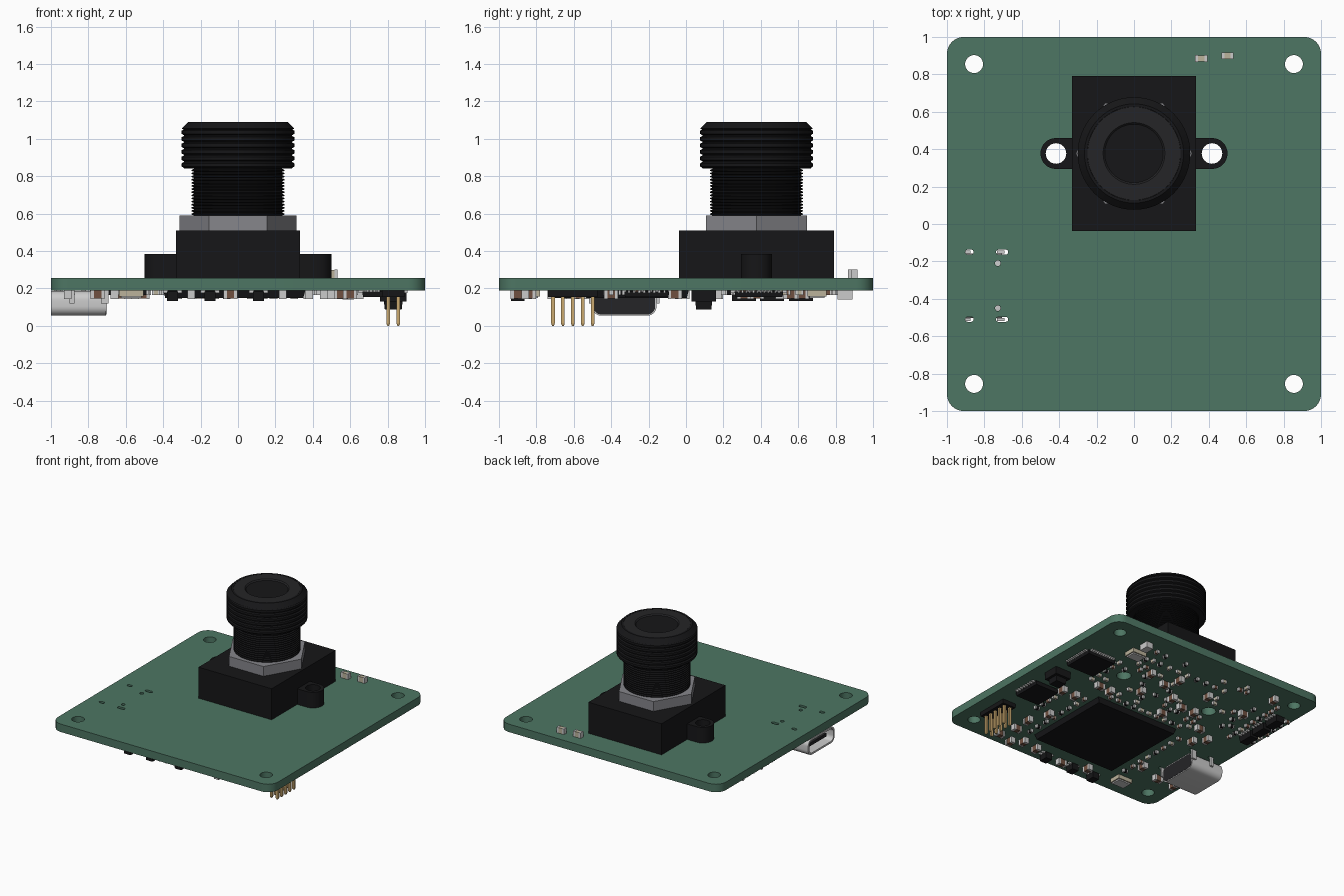
import bpy, bmesh, random
from math import pi, cos, sin, radians
from mathutils import Matrix, Vector

if "Cube" in bpy.data.objects:
    bpy.data.objects.remove(bpy.data.objects["Cube"])

random.seed(4)
mats = {}
COLORS = dict(green=(0.075, 0.18, 0.125), black=(0.008, 0.008, 0.009), dark=(0.018, 0.018, 0.02),
              steel=(0.24, 0.24, 0.26), silver=(0.6, 0.6, 0.6), gold=(0.6, 0.4, 0.16),
              glass=(0.1, 0.22, 0.38), brown=(0.16, 0.08, 0.05), beige=(0.5, 0.45, 0.33))
for key, c in COLORS.items():
    mats[key] = bpy.data.materials.new(key)
    mats[key].diffuse_color = (*c, 1)


def finish(name, mesh, color, smooth=False):
    obj = bpy.data.objects.new(name, mesh)
    mesh.materials.clear()
    mesh.materials.append(mats[color])
    bpy.context.collection.objects.link(obj)
    if smooth:
        bpy.ops.object.select_all(action='DESELECT')
        obj.select_set(True)
        bpy.context.view_layer.objects.active = obj
        bpy.ops.object.shade_smooth_by_angle(angle=radians(30))
    return obj


def rounded(cx, cy, w, h, r, n=8):
    """Rounded rectangle loop; r = w/2 = h/2 gives a circle."""
    return [(cx + sx * (w / 2 - r) + r * cos(a0 + i * pi / 2 / n), cy + sy * (h / 2 - r) + r * sin(a0 + i * pi / 2 / n))
            for sx, sy, a0 in ((1, 1, 0), (-1, 1, pi / 2), (-1, -1, pi), (1, -1, 1.5 * pi))
            for i in range(n if r * 2 >= max(w, h) - 1e-6 else n + 1)]


def circle(x, y, r):
    return rounded(x, y, 2 * r, 2 * r, r)


def plate(name, loops, z0, z1, color, matrix=None):
    """Extruded outline; the loops after the first are holes."""
    cu = bpy.data.curves.new(name, 'CURVE')
    cu.dimensions, cu.fill_mode, cu.extrude = '2D', 'BOTH', (z1 - z0) / 2
    for pts in loops:
        sp = cu.splines.new('POLY')
        sp.points.add(len(pts) - 1)
        for p, (x, y) in zip(sp.points, pts):
            p.co = (x, y, 0, 1)
        sp.use_cyclic_u = True
    tmp = bpy.data.objects.new(name + "_outline", cu)
    bpy.context.collection.objects.link(tmp)
    dg = bpy.context.evaluated_depsgraph_get()
    mesh = bpy.data.meshes.new_from_object(tmp.evaluated_get(dg))
    bpy.data.objects.remove(tmp)
    mesh.transform(Matrix.Translation((0, 0, (z0 + z1) / 2)))
    if matrix:
        mesh.transform(matrix)
    return finish(name, mesh, color, True)


def lathe(name, profile, center, color, seg=64):
    """Spin (radius, z) points about a vertical axis."""
    bm = bmesh.new()
    rings = [[bm.verts.new((center[0] + r * cos(2 * pi * i / seg), center[1] + r * sin(2 * pi * i / seg), z))
              for i in range(seg)] for r, z in profile]
    for a, b in zip(rings, rings[1:]):
        for i in range(seg):
            j = (i + 1) % seg
            bm.faces.new((a[i], a[j], b[j], b[i]))
    bm.faces.new(rings[0][::-1])
    bm.faces.new(rings[-1])
    mesh = bpy.data.meshes.new(name)
    bm.to_mesh(mesh)
    bm.free()
    return finish(name, mesh, color, seg > 8)


groups = {}


def box(group, color, x, y, z0, z1, w, d, taper=1.0):
    """Add a box to a named group; taper scales its lower face."""
    bm = groups.setdefault((group, color), bmesh.new())
    m = Matrix.Translation((x, y, (z0 + z1) / 2)) @ Matrix.Diagonal((w, d, z1 - z0, 1))
    for v in bmesh.ops.create_cube(bm, size=1)['verts']:
        t = taper if v.co.z < 0 else 1
        v.co = m @ Vector((v.co.x * t, v.co.y * t, v.co.z))


# circuit board with mounting holes, lens screw holes and connector slots
B, T, LY = 0.19, 0.255, 0.377
holes = [circle(sx * 0.855, sy * 0.855, 0.048) for sx in (-1, 1) for sy in (-1, 1)]
holes += [circle(sx * 0.417, LY, 0.055) for sx in (-1, 1)]
slots = [(-0.88, -0.15, 0.045), (-0.705, -0.15, 0.065), (-0.88, -0.51, 0.045), (-0.705, -0.51, 0.065)]
holes += [rounded(x, y, w, 0.026, 0.0129, 4) for x, y, w in slots]
holes += [circle(-0.728, y, 0.015) for y in (-0.21, -0.45)]
plate("circuit_board", [rounded(0, 0, 2, 2, 0.09)] + holes, B, T, "green")

# lens mount: screw ears and block
plate("mount_ears", [rounded(0, LY, 1.0, 0.165, 0.0824)] + [circle(s * 0.417, LY, 0.055) for s in (-1, 1)],
      T, 0.383, "black")
box("mount_block", "black", 0, LY, T, 0.51, 0.665, 0.83)

# lock nut, threaded barrel, ribbed lens head and glass
lathe("lock_nut", [(0.312, 0.51), (0.312, 0.59)], (0, LY), "steel", 6)
thread = [(0.235, 0.5)]
for i in range(15):
    z = 0.59 + i * 0.0167
    thread += [(0.235, z), (0.249, z + 0.005), (0.249, z + 0.010), (0.235, z + 0.0155)]
lathe("threaded_barrel", thread + [(0.235, 0.85)], (0, LY), "black")
head = [(0.2, 0.84), (0.29, 0.84)]
for i in range(6):
    z = 0.845 + i * 0.035
    head += [(0.29, z), (0.301, z + 0.006), (0.301, z + 0.024), (0.29, z + 0.030)]
head += [(0.301, 1.055), (0.265, 1.09), (0.25, 1.09), (0.25, 1.08)]
lathe("lens_head", head, (0, LY), "black")
lathe("lens_front_ring", [(0.249, 1.06), (0.249, 1.089), (0.165, 1.089), (0.142, 1.065), (0.142, 1.05)], (0, LY), "dark")
lathe("lens_glass", [(0.14 * cos(a * pi / 16), 1.05 + 0.028 * sin(a * pi / 16)) for a in range(8)], (0, LY), "glass")

# side connector: shell, back wall, tongue and solder tabs
to_side = Matrix(((0, 0, 1, 0), (1, 0, 0, 0), (0, 1, 0, 0), (0, 0, 0, 1)))
plate("connector_shell", [rounded(-0.33, 0.12, 0.345, 0.132, 0.05), rounded(-0.33, 0.12, 0.315, 0.102, 0.036)],
      -1.0, -0.705, "silver", to_side)
plate("connector_back", [rounded(-0.33, 0.12, 0.33, 0.118, 0.042)], -0.74, -0.703, "dark", to_side)
box("connector_tongue", "dark", -0.85, -0.33, 0.108, 0.132, 0.24, 0.22)
for x, y, w in slots:
    box("connector_tabs", "silver", x - 0.008, y, 0.12, 0.24, w * 0.6, 0.016)

# pin header
box("pin_header_base", "black", 0.83, -0.605, 0.155, B, 0.12, 0.265)
for x in (0.803, 0.857):
    for i in range(5):
        y = -0.711 + i * 0.053
        box("header_pins", "gold", x, y, 0.012, B, 0.019, 0.019)
        box("header_pins", "gold", x, y, 0.0, 0.012, 0.019, 0.019, 0.5)


# packaged chips on the underside, with leads along two or four sides
def chip(name, x, y, w, d, z0, leads=0, four=False, z1=0.183):
    box(name, "black", x, y, z0, z1, w, d, 0.97)
    for i in range(leads):
        t = (i + 0.5) / leads - 0.5
        for s in (-1, 1):
            box("chip_leads", "silver", x + s * (w / 2 + 0.008), y + t * d * 0.9, 0.176, B, 0.026, d * 0.4 / leads)
            if four:
                box("chip_leads", "silver", x + t * w * 0.9, y + s * (d / 2 + 0.008), 0.176, B, w * 0.4 / leads, 0.026)


chip("main_processor", -0.02, -0.36, 0.76, 0.75, 0.148, z1=B)
chip("square_chip", 0.75, 0.39, 0.26, 0.26, 0.155, 12, True)
chip("memory_chip", 0.775, -0.21, 0.22, 0.24, 0.153, 8)
for y in (0.31, 0.46, 0.615):
    chip("driver_chips", -0.87, y, 0.075, 0.13, 0.132, 4)
for x in (-0.35, -0.15, 0.11):
    chip("edge_transistors", x, -0.9, 0.06, 0.075, 0.132, 2)
box("power_inductor", "black", 0.83, 0.095, 0.13, B, 0.14, 0.13)
box("power_inductor", "black", 0.83, 0.095, 0.087, 0.13, 0.1, 0.09, 0.9)

# crystals and white status part
for x, y in ((0.57, 0.70), (-0.57, -0.83)):
    box("crystal_bases", "beige", x, y, 0.158, B, 0.13, 0.1)
    box("crystal_lids", "silver", x, y, 0.148, 0.158, 0.11, 0.08)
box("filter_block", "silver", 0.59, 0.85, 0.142, B, 0.06, 0.08)


# two-terminal parts: body with a metal cap at each end
def passive(x, y, l, h, along_x, color, z=B, sgn=-1):
    def part(group, col, off, ln, wd, ht):
        z0, z1 = sorted((z, z + sgn * ht))
        px, py = (x + off, y) if along_x else (x, y + off)
        box(group, col, px, py, z0, z1, *((ln, wd) if along_x else (wd, ln)))
    part("passive_bodies_" + color, color, 0, l * 0.6, l * 0.52, h)
    for s in (-1, 1):
        part("passive_end_caps", "silver", s * l * 0.38, l * 0.24, l * 0.55, h + 0.002)


# top side indicator parts
for x, y in ((0.36, 0.885), (0.50, 0.90)):
    passive(x, y, 0.066, 0.044, True, "beige", T, 1)

# larger capacitors on the underside
large = [(.12, .50), (.07, .62), (-.06, .38), (-.2, .32), (-.32, .32), (-.25, .57), (-.14, .16), (.19, .31),
         (.30, .56), (-.51, .16), (-.66, .07), (-.59, -.02), (-.62, .54), (-.66, .85), (.56, -.57), (.55, -.72),
         (.38, -.84), (.24, -.86), (-.04, -.9), (-.25, -.84), (-.91, -.62), (-.75, -.62), (.65, -.06), (.53, -.06),
         (.48, .17), (.37, .16), (.46, -.9), (.6, -.86), (.5, -.4), (-.55, -.55)]
for i, (x, y) in enumerate(large):
    passive(x, y, 0.075, 0.045, i % 3 == 0, "brown")

# rows of small parts: start, step, count
small = []
for x, y, dx, dy, n in ((-.38, .08, .075, 0, 10), (-.5, -.7, 0, .09, 8), (.43, -.7, 0, .09, 8), (-.77, .2, 0, .07, 9),
                        (-.96, .25, 0, .08, 6), (-.3, .7, .09, 0, 8), (.58, .2, 0, .08, 5), (.62, -.4, 0, .07, 4)):
    small += [(x + dx * i, y + dy * i) for i in range(n)]
for _ in range(90):
    small.append((random.uniform(-.7, .5), random.uniform(.12, .85)))
placed = list(large) + [(-.417, LY), (.417, LY), (.57, .70)]
for x, y in small:
    if all((x - a) ** 2 + (y - b) ** 2 > (0.1 if k >= len(large) and k < len(large) + 3 else 0.058) ** 2
           for k, (a, b) in enumerate(placed)):
        placed.append((x, y))
        passive(x, y, 0.042, 0.024, random.random() < 0.5, random.choice(("brown", "black", "beige")))

# turn the collected boxes into objects
for (name, color), bm in groups.items():
    mesh = bpy.data.meshes.new(name)
    bm.to_mesh(mesh)
    bm.free()
    finish(name, mesh, color)

for m in bpy.data.materials:
    if m.users and not m.is_grease_pencil:
        m.use_nodes = True
        m.node_tree.nodes["Principled BSDF"].inputs["Base Color"].default_value = m.diffuse_color
